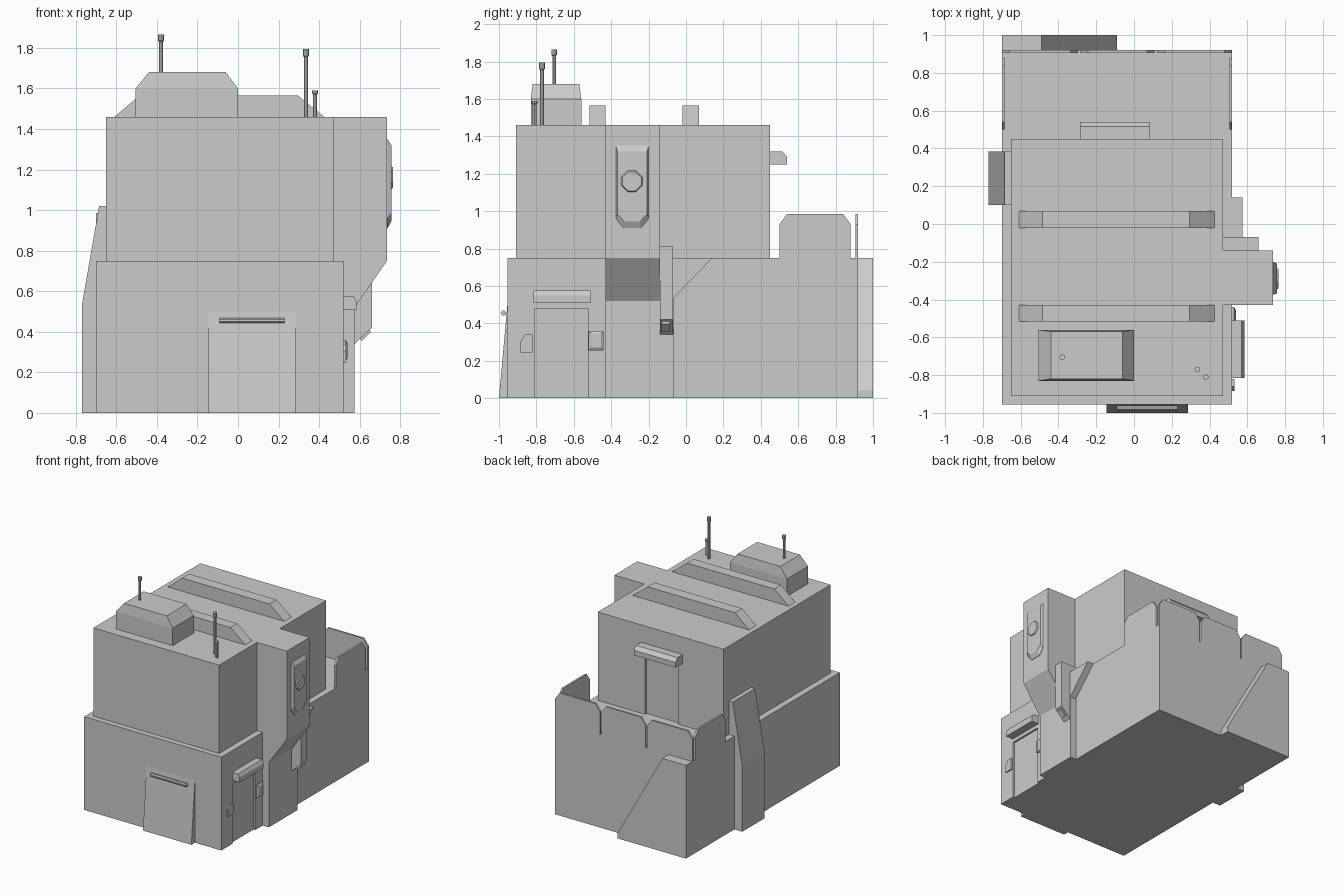
import bpy, bmesh
from math import cos, sin, pi

if "Cube" in bpy.data.objects:
    bpy.data.objects.remove(bpy.data.objects["Cube"])


def finish(name, bm):
    bmesh.ops.recalc_face_normals(bm, faces=bm.faces)
    me = bpy.data.meshes.new(name)
    bm.to_mesh(me)
    bm.free()
    ob = bpy.data.objects.new(name, me)
    bpy.context.collection.objects.link(ob)
    return ob


def loft(name, axis, rings):
    """Solid through rings [(position on axis, profile points)]; x: (y,z), y: (x,z), z: (x,y)."""
    bm = bmesh.new()
    put = {'x': lambda p, d: (d, p[0], p[1]),
           'y': lambda p, d: (p[0], d, p[1]),
           'z': lambda p, d: (p[0], p[1], d)}[axis]
    loops = [[bm.verts.new(put(p, d)) for p in pts] for d, pts in rings]
    bm.faces.new(loops[0])
    bm.faces.new(loops[-1])
    for lo, hi in zip(loops, loops[1:]):
        for i in range(len(lo)):
            j = (i + 1) % len(lo)
            bm.faces.new((lo[i], lo[j], hi[j], hi[i]))
    return finish(name, bm)


def prism(name, axis, a, b, pts):
    return loft(name, axis, [(a, pts), (b, pts)])


def rect(x0, x1, y0, y1):
    return [(x0, y0), (x1, y0), (x1, y1), (x0, y1)]


def box(name, x0, x1, y0, y1, z0, z1):
    return prism(name, 'z', z0, z1, rect(x0, x1, y0, y1))


def ngon(cx, cy, r, n, turn=0.0):
    return [(cx + r * cos(2 * pi * i / n + turn), cy + r * sin(2 * pi * i / n + turn))
            for i in range(n)]


def cut(ob, cutter):
    cutter.hide_render = True
    cutter.hide_viewport = True
    m = ob.modifiers.new("recess", 'BOOLEAN')
    m.operation = 'DIFFERENCE'
    m.solver = 'EXACT'
    m.object = cutter


def crest(a, b, z0, z1, c=0.04, d=0.055):
    """Upright panel outline with chamfered top corners."""
    return [(a, z0), (b, z0), (b, z1 - d), (b - c, z1), (a + c, z1), (a, z1 - d)]


# Main storeys with recessed doors
base = box("lower_storey", -0.70, 0.52, -0.955, 0.92, 0, 0.75)
cut(base, box("side_door_cutter", 0.505, 0.6, -0.81, -0.525, -0.1, 0.48))
upper = box("upper_storey", -0.65, 0.47, -0.91, 0.45, 0.74, 1.46)
cut(upper, box("back_door_cutter", -0.25, 0.05, 0.43, 0.5, 0.7, 1.255))

# Right tower: overhanging top tapering into a pilaster
prism("tower", 'y', -0.43, -0.14,
      [(0.45, 0), (0.575, 0), (0.575, 0.52), (0.735, 0.75), (0.735, 1.46), (0.45, 1.46)])
box("tower_foot", 0.5, 0.575, -0.14, -0.065, 0, 0.53)
prism("tower_gusset", 'x', 0.50, 0.575, [(-0.07, 0.53), (0.14, 0.75), (-0.07, 0.75)])
prism("tower_fin", 'y', -0.14, -0.07,
      [(0.46, 0.81), (0.66, 0.81), (0.66, 0.42), (0.575, 0.34), (0.46, 0.34)])
prism("fin_vent", 'y', -0.13, -0.085,
      [(0.60, 0.37), (0.61, 0.355), (0.655, 0.398), (0.645, 0.42)])

# Sign panel and octagonal lamp on the tower
outer = [(-0.375, 1.35), (-0.2, 1.35), (-0.2, 0.96), (-0.24, 0.91), (-0.335, 0.91), (-0.375, 0.96)]
inner = [(-0.367, 1.32), (-0.208, 1.32), (-0.208, 0.985), (-0.245, 0.945), (-0.33, 0.945), (-0.367, 0.985)]
loft("tower_panel", 'x', [(0.72, outer), (0.738, outer), (0.756, inner)])
loft("tower_lamp", 'x', [(0.75, ngon(-0.29, 1.16, 0.065, 8, pi / 8)),
                         (0.765, ngon(-0.29, 1.16, 0.055, 8, pi / 8))])

# Left buttress and back ramp wall
prism("left_buttress", 'y', 0.10, 0.385,
      [(-0.64, 0), (-0.77, 0), (-0.77, 0.53), (-0.685, 1.02), (-0.64, 1.02)])
prism("back_buttress", 'y', 0.91, 1.0,
      [(-0.70, 0), (-0.09, 0), (-0.09, 0.04), (-0.49, 0.75), (-0.70, 0.75)])

# Terrace parapets
for i, (a, b) in enumerate([(-0.70, -0.297), (-0.283, 0.108), (0.122, 0.52)]):
    prism(f"back_parapet_{i}", 'y', 0.905, 0.92, crest(a, b, 0.74, 0.985))
for side, x in (("left", -0.70), ("right", 0.505)):
    prism(f"{side}_parapet", 'x', x, x + 0.015, crest(0.5, 0.88, 0.74, 0.985))

# Front gate wedge and its bar
prism("front_gate", 'x', -0.145, 0.285, [(-1.0, 0), (-0.94, 0), (-0.94, 0.5), (-0.955, 0.5)])
prism("gate_bar", 'x', -0.09, 0.23, ngon(-0.975, 0.455, 0.014, 8, pi / 8))

# Side door awning, keypad and wall box
prism("side_awning", 'y', -0.815, -0.51,
      [(0.51, 0.51), (0.585, 0.51), (0.585, 0.55), (0.57, 0.575), (0.51, 0.575)])
prism("wall_box", 'x', 0.51, 0.532,
      [(-0.885, 0.245), (-0.82, 0.245), (-0.82, 0.34), (-0.86, 0.34), (-0.885, 0.305)])
loft("keypad", 'x', [(0.51, rect(-0.52, -0.44, 0.255, 0.36)),
                     (0.53, rect(-0.52, -0.44, 0.255, 0.36)),
                     (0.54, rect(-0.505, -0.455, 0.27, 0.345))])

# Back door awning
prism("back_awning", 'x', -0.285, 0.085,
      [(0.43, 1.25), (0.54, 1.25), (0.54, 1.29), (0.515, 1.32), (0.43, 1.32)])

# Roof ribs
for i, (y0, y1) in enumerate([(-0.515, -0.43), (-0.02, 0.07)]):
    prism(f"roof_rib_{i}", 'y', y0, y1,
          [(-0.61, 1.455), (0.425, 1.455), (0.425, 1.46), (0.295, 1.565), (-0.485, 1.565), (-0.61, 1.46)])

# Roof housing with tapered lid
wide, narrow = rect(-0.505, 0, -0.83, -0.56), rect(-0.44, -0.06, -0.82, -0.57)
loft("roof_housing", 'z', [(1.45, wide), (1.6, wide), (1.68, narrow)])

# Antennas: thin mast with wider tip
for i, (x, y, z0, z1, tip) in enumerate([(-0.38, -0.705, 1.67, 1.865, 0.035),
                                         (0.335, -0.77, 1.45, 1.795, 0.04),
                                         (0.38, -0.81, 1.45, 1.59, 0.02)]):
    thin, thick = ngon(x, y, 0.010, 8), ngon(x, y, 0.015, 8)
    loft(f"antenna_{i}", 'z', [(z0, thin), (z1 - tip, thin), (z1 - tip + 0.006, thick), (z1, thick)])
